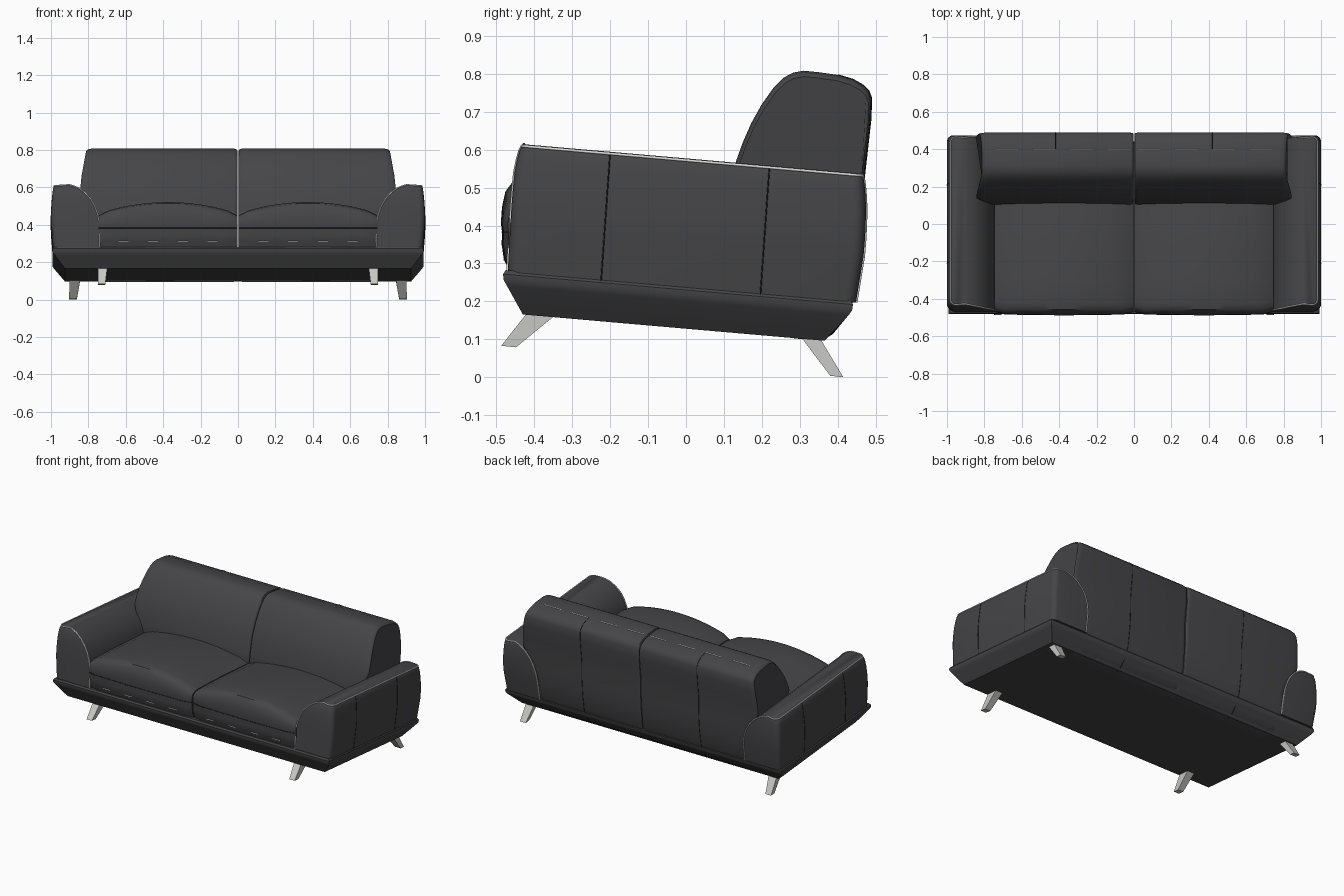
import bpy, bmesh, math
from mathutils import Vector

if "Cube" in bpy.data.objects:
    bpy.data.objects.remove(bpy.data.objects["Cube"])

TILT = 0.087  # the whole body leans backwards


def material(name, rgb):
    m = bpy.data.materials.new(name)
    m.diffuse_color = (*rgb, 1)
    m.use_nodes = True
    m.node_tree.nodes["Principled BSDF"].inputs["Base Color"].default_value = m.diffuse_color
    return m


LEATHER = material("charcoal leather", (0.060, 0.059, 0.063))
SEAM = material("dark seam", (0.015, 0.015, 0.016))
PIPING = material("pale piping", (0.75, 0.75, 0.73))
METAL = material("light metal", (0.58, 0.58, 0.56))


def lean(p):
    return (p[0], p[1], p[2] - TILT * p[1])


def loft(name, rings, mat, angle=40):
    """Skin a stack of equal-length closed rings and cap both ends."""
    bm = bmesh.new()
    vs = [[bm.verts.new(p) for p in r] for r in rings]
    n = len(rings[0])
    for a, b in zip(vs, vs[1:]):
        for i in range(n):
            j = (i + 1) % n
            bm.faces.new((a[i], a[j], b[j], b[i]))
    bm.faces.new(vs[0])
    bm.faces.new(vs[-1])
    bmesh.ops.recalc_face_normals(bm, faces=bm.faces)
    me = bpy.data.meshes.new(name)
    bm.to_mesh(me)
    bm.free()
    me.materials.append(mat)
    ob = bpy.data.objects.new(name, me)
    bpy.context.collection.objects.link(ob)
    bpy.ops.object.select_all(action='DESELECT')
    ob.select_set(True)
    bpy.context.view_layer.objects.active = ob
    bpy.ops.object.shade_smooth_by_angle(angle=math.radians(angle))
    return ob


def tube(name, pts, radius, mat):
    cu = bpy.data.curves.new(name, 'CURVE')
    cu.dimensions = '3D'
    cu.bevel_depth = radius
    cu.bevel_resolution = 1
    sp = cu.splines.new('POLY')
    sp.points.add(len(pts) - 1)
    for q, p in zip(sp.points, pts):
        q.co = (*p, 1)
    cu.materials.append(mat)
    ob = bpy.data.objects.new(name, cu)
    bpy.context.collection.objects.link(ob)
    bpy.ops.object.select_all(action='DESELECT')
    ob.select_set(True)
    bpy.context.view_layer.objects.active = ob
    bpy.ops.object.convert(target='MESH')


def interp(table, v):
    if v <= table[0][0]:
        return table[0][1]
    for (a, fa), (b, fb) in zip(table, table[1:]):
        if v <= b:
            return fa + (fb - fa) * (v - a) / (b - a)
    return table[-1][1]


# Base: tray with an undercut rim (half width, front y, rear y, z)
BASE = [(0.925, -0.430, 0.365, 0.128), (0.982, -0.472, 0.428, 0.200),
        (0.992, -0.481, 0.438, 0.215), (0.993, -0.482, 0.440, 0.230),
        (0.985, -0.475, 0.434, 0.241)]
loft("base", [[lean(p) for p in ((-w, f, z), (w, f, z), (w, r, z), (-w, r, z))]
              for w, f, r, z in BASE], LEATHER, 30)

# Arms: stacked levels (z, inner x, outer x, front y, rear y)
ARM = [(0.236, .738, .988, -.470, .448), (0.36, .740, .998, -.463, .468),
       (0.41, .748, 1.0, -.460, .472), (0.46, .765, .998, -.456, .474),
       (0.50, .788, .995, -.452, .474), (0.535, .820, .992, -.445, .472),
       (0.56, .855, .988, -.438, .469), (0.572, .885, .982, -.432, .466),
       (0.577, .905, .970, -.427, .462)]
R = 0.03


def arm_ring(level, s):
    z, xi, xo, f, r = level
    pts = [(xi, f)]
    for k in range(5):
        a = math.radians(-90 + 22.5 * k)
        pts.append((xo - R + R * math.cos(a), f + R + R * math.sin(a)))
    for k in range(5):
        a = math.radians(22.5 * k)
        pts.append((xo - R + R * math.cos(a), r - R + R * math.sin(a)))
    pts.append((xi, r))
    return [lean((s * x, y, z)) for x, y in pts]


for s, side in ((1, "right"), (-1, "left")):
    rings = [arm_ring(l, s) for l in ARM]
    loft(side + "_arm", rings, LEATHER)
    # Piping: up the front curve, along the outer top edge, down the rear curve
    path = [r[0] for r in rings] + rings[-2][1:-1] + [r[-1] for r in reversed(rings)]
    tube(side + "_arm_piping", path, 0.004, PIPING)
    for y0 in (-0.2, 0.22):
        tube(side + "_arm_seam", [lean((s * l[2], y0 - 0.07 * (0.577 - l[0]), l[0]))
                                  for l in ARM[:-1]], 0.002, SEAM)

# Backrest: side profile (y, z), running from seat over the top and under the base
BACK = [(.10, .40), (.113, .48), (.132, .57), (.150, .62), (.172, .67), (.200, .72),
        (.232, .765), (.258, .79), (.282, .803), (.31, .808), (.35, .804), (.40, .797),
        (.44, .785), (.468, .769), (.482, .755), (.489, .735), (.487, .68), (.478, .60),
        (.470, .53), (.469, .42), (.463, .33), (.447, .22), (.423, .16), (.385, .114),
        (.35, .095), (.25, .107), (.15, .25)]
BACK_WIDTH = [(.1, .745), (.36, .745), (.45, .79), (.53, .845), (.65, .84), (.81, .812)]
# (offset from centre, offset from outer end, profile scale)
STATIONS = [(0.002, None, .955), (0.006, None, .98), (0.022, None, 1),
            (None, .035, 1), (None, .012, .985), (None, .003, .965), (None, 0, .95)]


def back_ring(s, station):
    c, e, k = station
    ring = []
    for y, z in BACK:
        x = c if c is not None else interp(BACK_WIDTH, z) - e
        # shrink only the upper part so the underside stays closed
        kz = k if z > .3 else 1 - (1 - k) * .25
        ring.append((s * x, .33 + (y - .33) * kz, .5 + (z - .5) * kz))
    return ring


for s, side in ((1, "right"), (-1, "left")):
    loft(side + "_backrest", [back_ring(s, st) for st in STATIONS], LEATHER)
    tube(side + "_back_seam", [(s * .42, y, z) for y, z in BACK[11:25]], 0.002, SEAM)
    for x in (.08, .28, .48, .68):  # stitched piping along the top
        tube(side + "_back_stitching", [(s * (x - .06), .40, .797), (s * (x + .06), .40, .797)],
             0.0025, PIPING)

# Seat cushions: side profile (y, z, crown amount)
SEAT = [(-.455, .24, 0), (-.462, .285, 0), (-.474, .31, 0), (-.480, .35, 0), (-.479, .383, 0),
        (-.482, .40, .1), (-.479, .425, .4), (-.470, .445, .75), (-.452, .457, .95),
        (-.42, .461, 1), (-.30, .457, 1), (-.15, .448, .95), (0, .437, .85),
        (.15, .425, .7), (.15, .22, 0)]
for s, side in ((1, "right"), (-1, "left")):
    rings = []
    N = 14
    for i in range(N + 1):
        t = i / N
        x = .003 + .742 * t
        c = 1 - (2 * t - 1) ** 2
        edge = .012 if i in (0, N) else 0
        rings.append([(s * x, y - .006 * c + (edge if y < 0 else 0),
                       z + .060 * c * k - edge * k) for y, z, k in SEAT])
    loft(side + "_seat_cushion", rings, LEATHER)
    tube(side + "_seat_seam", [r[4] for r in rings], 0.002, SEAM)
    for i in (2, 5, 8, 11):  # short visible runs of stitching at the cushion foot
        tube(side + "_seat_stitching", [rings[i][2], rings[i + 1][2]], 0.003, PIPING)

# Legs: tapered blades, top and bottom (x0, x1, y0, z0, y1, z1)
LEGS = {"front_leg": [(.695, .75, -.395, .20, -.30, .20), (.71, .748, -.487, .083, -.448, .079)],
        "rear_leg": [(.835, .90, .27, .15, .325, .15), (.862, .903, .380, .004, .415, 0)]}
for name, ends in LEGS.items():
    for s, side in ((1, "right"), (-1, "left")):
        loft(side + "_" + name,
             [[(s * a, y0, z0), (s * b, y0, z0), (s * b, y1, z1), (s * a, y1, z1)]
              for a, b, y0, z0, y1, z1 in ends], METAL, 20)
